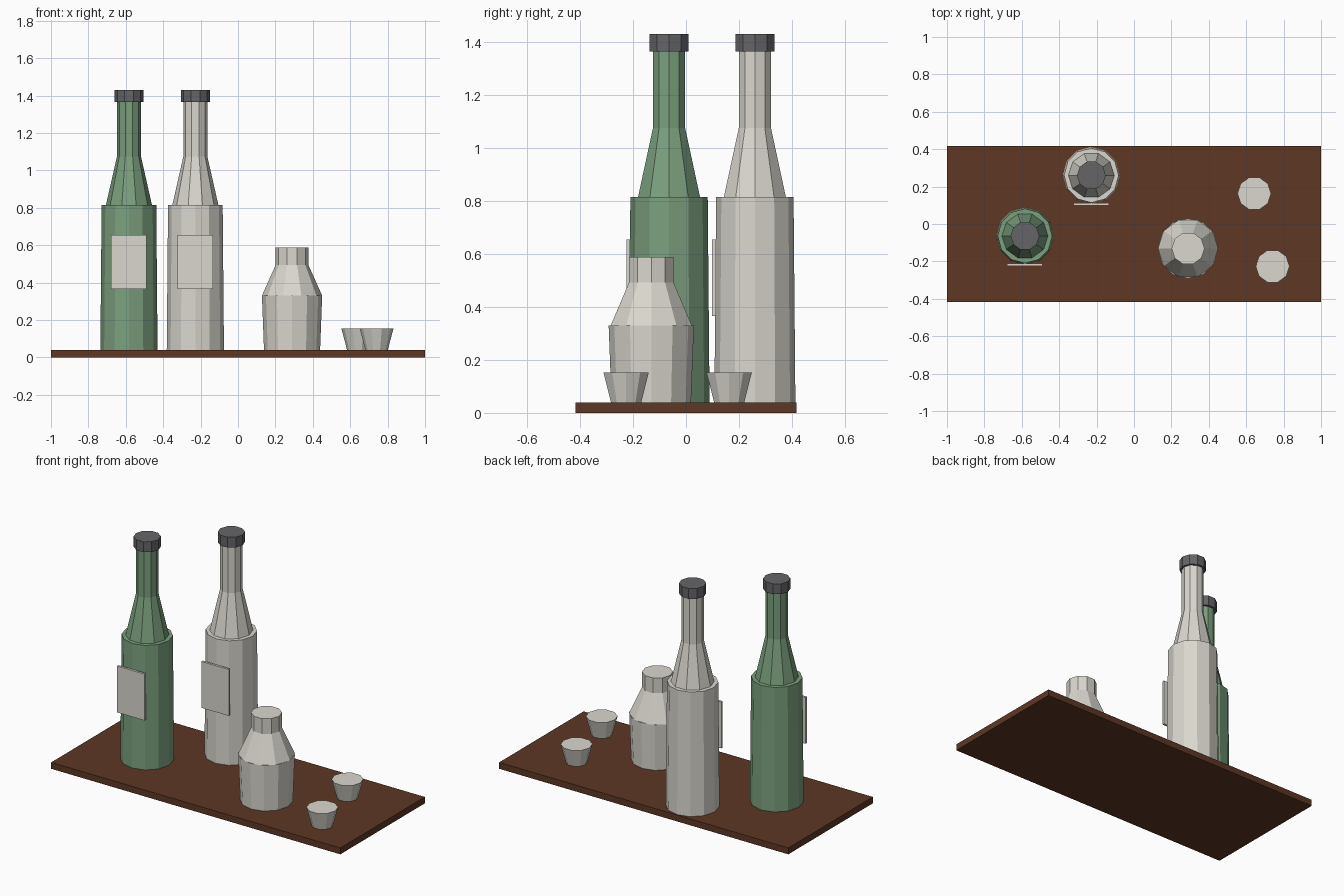
import bpy, bmesh, math
from mathutils import Matrix

if "Cube" in bpy.data.objects:
    bpy.data.objects.remove(bpy.data.objects["Cube"], do_unlink=True)


def material(name, rgb):
    m = bpy.data.materials.new(name)
    m.use_nodes = True
    m.diffuse_color = (*rgb, 1)
    m.node_tree.nodes["Principled BSDF"].inputs["Base Color"].default_value = (*rgb, 1)
    return m


brown = material("dark_wood", (0.11, 0.038, 0.018))
green = material("green_glass", (0.2, 0.35, 0.21))
white = material("off_white", (0.70, 0.68, 0.62))
grey = material("dark_grey", (0.13, 0.13, 0.14))

TRAY_TOP = 0.04


def finish(name, bm, mat):
    mesh = bpy.data.meshes.new(name)
    bm.to_mesh(mesh)
    bm.free()
    mesh.materials.append(mat)
    obj = bpy.data.objects.new(name, mesh)
    bpy.context.collection.objects.link(obj)
    return obj


def frustum(name, mat, x, y, z0, z1, r0, r1, sides=10):
    """Capped tapered cylinder with a corner on the x axis."""
    bm = bmesh.new()
    place = Matrix.Translation((x, y, (z0 + z1) / 2)) @ Matrix.Rotation(math.pi / 2, 4, 'Z')
    bmesh.ops.create_cone(bm, cap_ends=True, segments=sides, radius1=r0,
                          radius2=r1, depth=z1 - z0, matrix=place)
    return finish(name, bm, mat)


def box(name, mat, center, size):
    bm = bmesh.new()
    bmesh.ops.create_cube(bm, size=1, matrix=Matrix.Translation(center) @ Matrix.Diagonal((*size, 1)))
    return finish(name, bm, mat)


def bottle(prefix, mat, x, y):
    frustum(prefix + "_body", mat, x, y, TRAY_TOP, 0.815, 0.153, 0.146, 12)
    frustum(prefix + "_shoulder", mat, x, y, 0.815, 1.075, 0.123, 0.064)
    frustum(prefix + "_neck", mat, x, y, 1.075, 1.365, 0.064, 0.064)
    frustum(prefix + "_cap", grey, x, y, 1.365, 1.43, 0.077, 0.077)
    box(prefix + "_label", white, (x, y - 0.154, 0.51), (0.19, 0.014, 0.29))


# Tray
box("tray", brown, (0, 0, TRAY_TOP / 2), (2, 0.835, TRAY_TOP))

# Tall bottles
bottle("green_bottle", green, -0.583, -0.064)
bottle("white_bottle", white, -0.228, 0.26)

# Serving flask
fx, fy = 0.289, -0.131
frustum("flask_body", white, fx, fy, TRAY_TOP, 0.33, 0.15, 0.161, 12)
frustum("flask_shoulder", white, fx, fy, 0.33, 0.493, 0.161, 0.088)
frustum("flask_neck", white, fx, fy, 0.493, 0.588, 0.088, 0.088)

# Small cups
for side, x, y in (("back", 0.643, 0.163), ("front", 0.741, -0.226)):
    frustum(side + "_cup", white, x, y, TRAY_TOP, 0.153, 0.06, 0.09)
